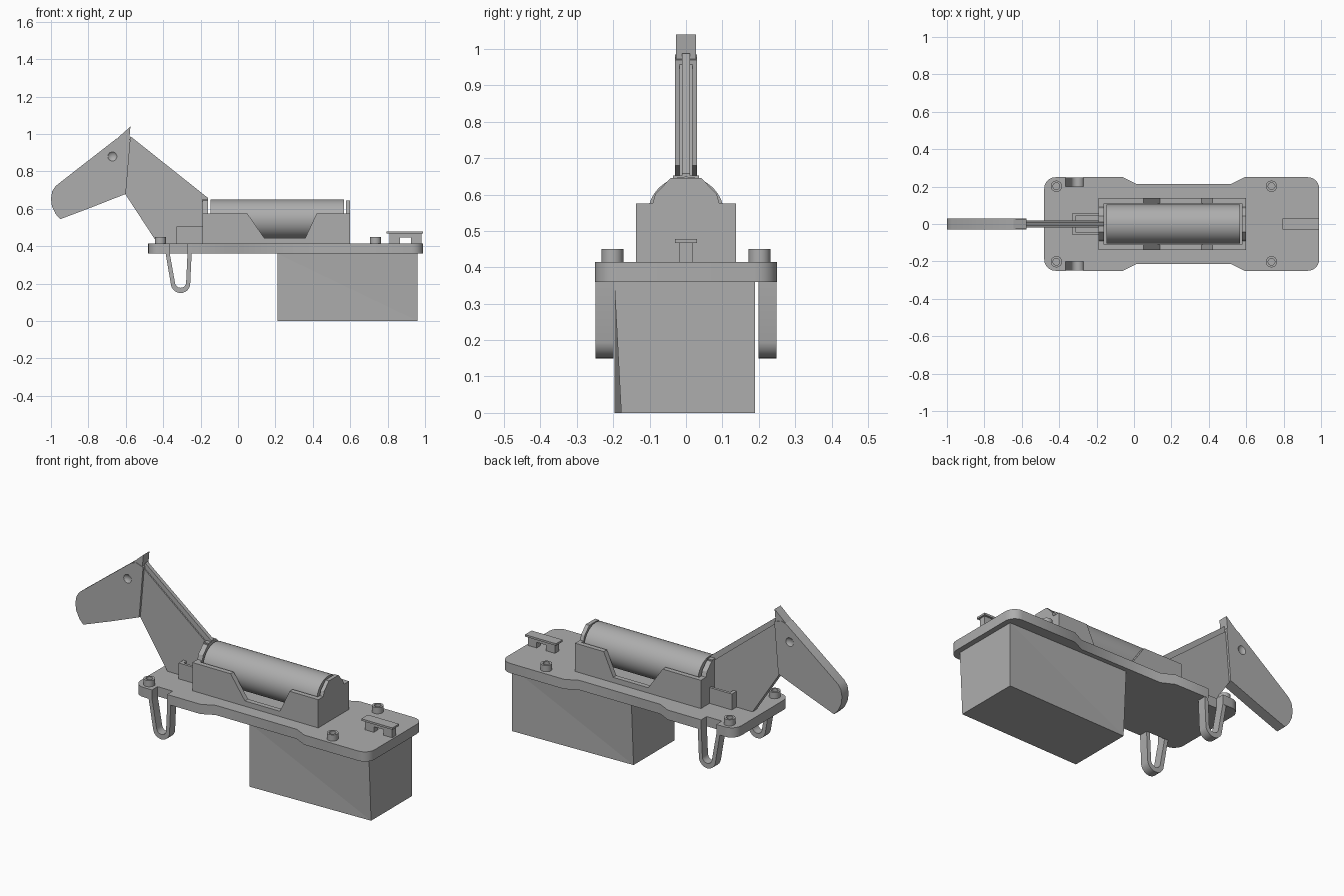
import bpy, bmesh, math
from mathutils import Matrix, Vector

cube = bpy.data.objects.get("Cube")
if cube:
    bpy.data.objects.remove(cube, do_unlink=True)

grey = bpy.data.materials.new("plain grey")
grey.use_nodes = True
grey.diffuse_color = (0.42, 0.42, 0.42, 1)
grey.node_tree.nodes["Principled BSDF"].inputs["Base Color"].default_value = (0.42, 0.42, 0.42, 1)


def finish(name, bm):
    bmesh.ops.recalc_face_normals(bm, faces=bm.faces)
    mesh = bpy.data.meshes.new(name)
    bm.to_mesh(mesh)
    bm.free()
    mesh.materials.append(grey)
    obj = bpy.data.objects.new(name, mesh)
    bpy.context.collection.objects.link(obj)
    return obj


def prism(name, points, axis, lo, hi):
    """Extrude a 2D outline along one axis."""
    place = {"x": lambda a, b, d: (d, a, b),
             "y": lambda a, b, d: (a, d, b),
             "z": lambda a, b, d: (a, b, d)}[axis]
    bm = bmesh.new()
    face = bm.faces.new([bm.verts.new(place(a, b, lo)) for a, b in points])
    new = bmesh.ops.extrude_face_region(bm, geom=[face])["geom"]
    bmesh.ops.translate(bm, verts=[v for v in new if isinstance(v, bmesh.types.BMVert)],
                        vec=Vector(place(0, 0, hi - lo)))
    return finish(name, bm)


def box(name, x0, x1, y0, y1, z0, z1):
    return prism(name, [(x0, y0), (x1, y0), (x1, y1), (x0, y1)], "z", z0, z1)


def smooth(obj, angle=35):
    bpy.ops.object.select_all(action="DESELECT")
    obj.select_set(True)
    bpy.context.view_layer.objects.active = obj
    bpy.ops.object.shade_smooth_by_angle(angle=math.radians(angle))


def cut(obj, cutter):
    mod = obj.modifiers.new("cut", "BOOLEAN")
    mod.operation = "DIFFERENCE"
    mod.solver = "EXACT"
    mod.object = cutter
    bpy.context.view_layer.objects.active = obj
    bpy.ops.object.modifier_apply(modifier=mod.name)
    bpy.data.objects.remove(cutter, do_unlink=True)


def arc(cx, cy, r, start, end, n=6):
    return [(cx + r * math.cos(math.radians(start + (end - start) * i / n)),
             cy + r * math.sin(math.radians(start + (end - start) * i / n))) for i in range(n + 1)]


# Deck: waisted board with rounded corners and stirrup notches
half = arc(-0.42, 0.19, 0.06, 180, 90)
half += [(-0.365, 0.25), (-0.365, 0.2), (-0.27, 0.2), (-0.27, 0.25)]
half += [(-0.06, 0.25), (0.01, 0.215), (0.52, 0.215), (0.59, 0.25)]
half += arc(0.93, 0.19, 0.06, 90, 0)
smooth(prism("deck", half + [(x, -y) for x, y in reversed(half)], "z", 0.36, 0.415))

# Lower block, with its base turned slightly
bm = bmesh.new()
top = [bm.verts.new((x, y, 0.36)) for x, y in
       ((0.21, -0.197), (0.96, -0.197), (0.96, 0.19), (0.21, 0.19))]
low = [bm.verts.new((x, y, 0)) for x, y in
       ((0.21, -0.197), (0.96, -0.178), (0.96, 0.19), (0.21, 0.17))]
bm.faces.new(top)
bm.faces.new(low)
for i in range(4):
    j = (i + 1) % 4
    bm.faces.new((top[i], top[j], low[j]))
    bm.faces.new((top[i], low[j], low[i]))
finish("lower_block", bm)

# Stirrups: U-shaped loops under the notches
outer = [(-0.387, 0.362)] + arc(-0.307, 0.202, 0.052, 190, 350, 12) + [(-0.248, 0.362)]
inner = [(-0.365, 0.362)] + arc(-0.307, 0.208, 0.03, 190, 350, 12) + [(-0.27, 0.362)]
for side, lo in (("right", -0.249), ("left", 0.199)):
    smooth(prism("stirrup_" + side, outer + inner[::-1], "y", lo, lo + 0.05))

# Cradle: trough with a dip in both side walls
wall = [(-0.19, 0.415), (0.6, 0.415), (0.6, 0.575), (0.42, 0.575), (0.36, 0.445),
        (0.14, 0.445), (0.05, 0.575), (-0.19, 0.575)]
for side, lo in (("right", -0.138), ("left", 0.11)):
    prism("cradle_wall_" + side, wall, "y", lo, lo + 0.028)
box("cradle_floor", -0.19, 0.6, -0.112, 0.112, 0.415, 0.435)
cap = [(-0.112, 0.42), (0.112, 0.42), (0.112, 0.575), (0.092, 0.575), (0.084, 0.602),
       (0.042, 0.645), (-0.042, 0.645), (-0.084, 0.602), (-0.092, 0.575), (-0.112, 0.575)]
prism("cradle_end_head", cap, "x", -0.19, -0.16)
prism("cradle_end_tail", cap, "x", 0.578, 0.6)

# Roller lying in the cradle
bm = bmesh.new()
bmesh.ops.create_cone(bm, cap_ends=True, segments=64, radius1=0.105, radius2=0.105, depth=0.715,
                      matrix=Matrix.Translation((0.21, 0, 0.544)) @ Matrix.Rotation(math.pi / 2, 4, "Y"))
smooth(finish("roller", bm))

# Neck, mane and bracket
prism("neck", [(-0.19, 0.415), (-0.43, 0.415), (-0.61, 0.69), (-0.62, 0.95), (-0.58, 0.96),
               (-0.19, 0.645)], "y", -0.018, 0.018)
prism("mane", [(-0.585, 0.95), (-0.575, 0.988), (-0.16, 0.658), (-0.16, 0.61), (-0.2, 0.61)],
      "y", -0.011, 0.011)
box("mane_foot", -0.19, -0.16, -0.036, 0.036, 0.635, 0.652)
for side, s in (("right", -1), ("left", 1)):
    y0, y1 = sorted((s * 0.045, s * 0.06))
    box("neck_bracket_" + side, -0.33, -0.19, y0, y1, 0.415, 0.505)
    y0, y1 = sorted((s * 0.018, s * 0.046))
    box("bracket_post_" + side, -0.33, -0.31, y0, y1, 0.415, 0.505)

# Head with rounded muzzle and dished eyes
head = prism("head", [(-0.6, 0.68), (-0.575, 0.97), (-0.62, 0.985), (-0.65, 0.975), (-0.86, 0.812),
                      (-0.975, 0.722), (-0.993, 0.695), (-1.0, 0.655), (-0.995, 0.615),
                      (-0.975, 0.572), (-0.95, 0.545), (-0.78, 0.609)], "y", -0.03, 0.03)
for s in (-1, 1):
    bm = bmesh.new()
    bmesh.ops.create_uvsphere(bm, u_segments=24, v_segments=16, radius=0.035,
                              matrix=Matrix.Translation((-0.672, s * 0.055, 0.88)))
    cut(head, finish("eye_cutter", bm))
smooth(head)
prism("ear", [(-0.645, 0.978), (-0.575, 1.04), (-0.582, 0.965)], "y", -0.027, 0.027)

# Ring bolts at the deck corners
for i, (x, y) in enumerate([(-0.415, -0.202), (-0.415, 0.202), (0.735, -0.202), (0.735, 0.202)]):
    bm = bmesh.new()
    rings = [[bm.verts.new((px, py, z)) for px, py in arc(x, y, r, 0, 360, 24)[:-1]]
             for r, z in ((0.03, 0.41), (0.03, 0.45), (0.018, 0.45), (0.018, 0.416))]
    for a, b in zip(rings, rings[1:]):
        for k in range(24):
            m = (k + 1) % 24
            bm.faces.new((a[k], a[m], b[m], b[k]))
    bm.faces.new(rings[-1])
    smooth(finish("ring_bolt_%d" % (i + 1), bm))

# Tail cleat: footed block with a flat top plate
prism("cleat_body", [(0.81, 0.415), (0.865, 0.415), (0.865, 0.447), (0.925, 0.447), (0.925, 0.415),
                     (0.98, 0.415), (0.98, 0.469), (0.81, 0.469)], "y", -0.018, 0.018)
box("cleat_plate", 0.795, 0.99, -0.03, 0.03, 0.467, 0.478)
